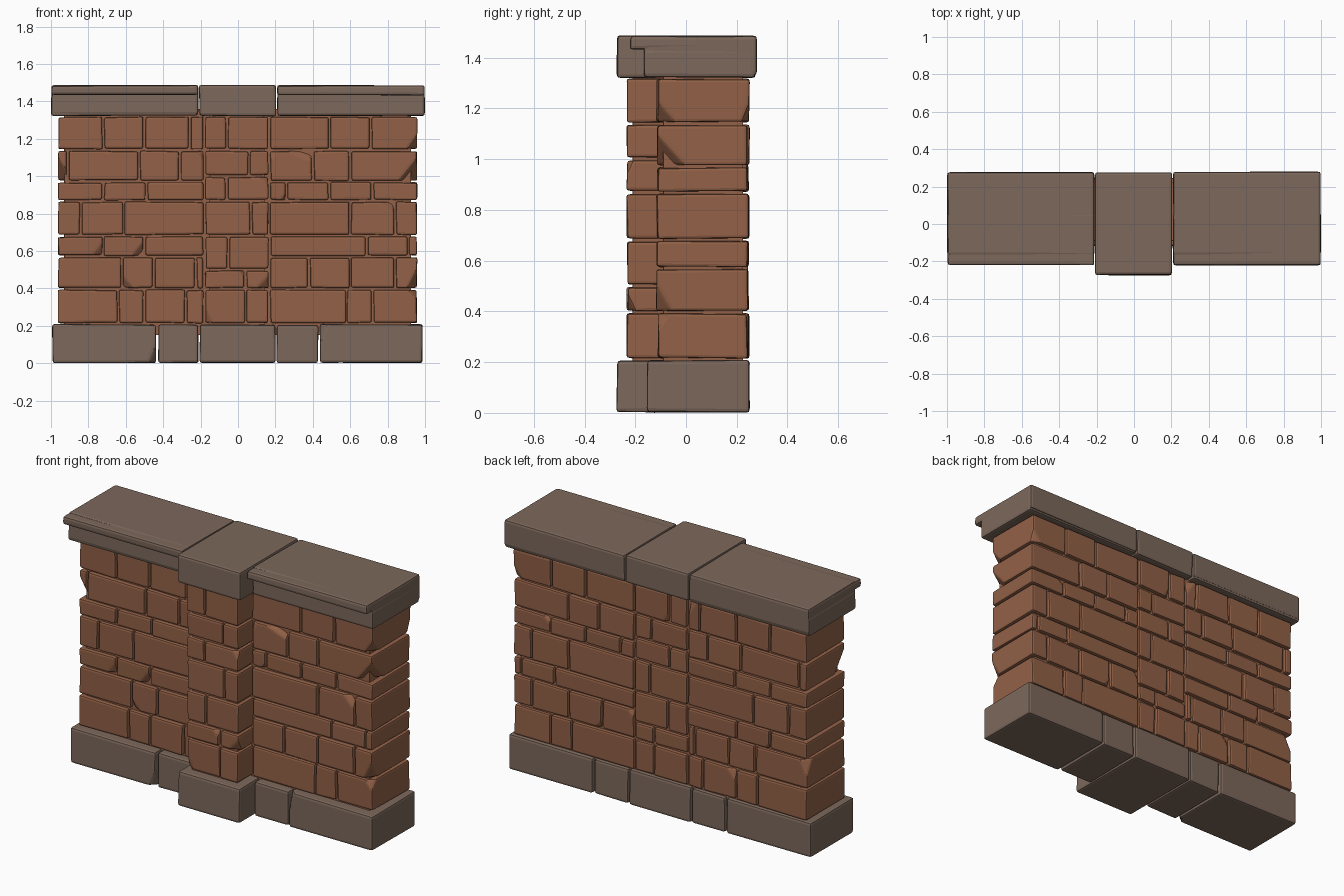
import bpy, bmesh, random
from mathutils import Vector

if "Cube" in bpy.data.objects:
    bpy.data.objects.remove(bpy.data.objects["Cube"])

random.seed(7)


def material(name, rgb):
    m = bpy.data.materials.new(name)
    m.diffuse_color = (*rgb, 1)
    m.use_nodes = True
    m.node_tree.nodes["Principled BSDF"].inputs["Base Color"].default_value = m.diffuse_color
    return m


BRICK = material("brick red", (0.288, 0.119, 0.063))
STONE = material("grey brown stone", (0.202, 0.138, 0.105))


def add_block(bm, x, y, z, bevel, jitter, cuts=()):
    """Hewn block: slightly uneven box, corners cut off by planes, then bevelled."""
    b = bmesh.new()
    bmesh.ops.create_cube(b, size=1)
    for v in b.verts:
        for i, (lo, hi) in enumerate((x, y, z)):
            # uneven only inwards, so neighbours never overlap
            s = 1 if v.co[i] < 0 else -1
            v.co[i] = (lo if s > 0 else hi) + s * random.uniform(0, jitter)
    for point, normal in cuts:
        r = bmesh.ops.bisect_plane(b, geom=b.verts[:] + b.edges[:] + b.faces[:],
                                   plane_co=point, plane_no=normal, clear_outer=True)
        rim = [e for e in r["geom_cut"] if isinstance(e, bmesh.types.BMEdge)]
        if rim:
            bmesh.ops.contextual_create(b, geom=rim)
    bmesh.ops.bevel(b, geom=b.edges[:], offset=bevel, segments=2, profile=0.6,
                    affect="EDGES", clamp_overlap=True)
    bmesh.ops.recalc_face_normals(b, faces=b.faces)
    tmp = bpy.data.meshes.new("tmp")
    b.to_mesh(tmp)
    b.free()
    bm.from_mesh(tmp)
    bpy.data.meshes.remove(tmp)


def finish(bm, name, mat):
    me = bpy.data.meshes.new(name)
    bm.to_mesh(me)
    bm.free()
    me.materials.append(mat)
    ob = bpy.data.objects.new(name, me)
    bpy.context.collection.objects.link(ob)
    return ob


def random_chip(x, y, z):
    """Plane that knocks off one random front or back corner of a block."""
    sx, sy, sz = (random.choice((-1, 1)) for _ in range(3))
    corner = Vector((x[sx > 0], y[sy > 0], z[sz > 0]))
    n = Vector((sx, sy * random.uniform(1.2, 2.5), sz * random.uniform(0.5, 1))).normalized()
    return corner - n * random.uniform(0.018, 0.032), n


def course(name, xs, z, y, chips=()):
    """One row of bricks between the joint positions xs."""
    bm = bmesh.new()
    for a, c in zip(xs, xs[1:]):
        bx, bz = (a + 0.003, c - 0.003), (z[0] + 0.003, z[1] - 0.003)
        dy = random.uniform(0, 0.008)
        by = (y[0] + dy, y[1] - random.uniform(0, 0.008))
        cuts = [random_chip(bx, by, bz)] if random.random() < 0.35 else []
        cuts += [(p, n) for p, n in chips if a <= p[0] <= c]
        add_block(bm, bx, by, bz, 0.011, 0.006, cuts)
    finish(bm, name, BRICK)


# wall courses: joints of the left wing, then of the right wing, bottom to top
ZS = [0.21, 0.397, 0.57, 0.682, 0.868, 0.972, 1.14, 1.322]
LEFT = [[-0.64, -0.50, -0.28], [-0.62, -0.45, -0.225], [-0.72, -0.50], [-0.84, -0.61],
        [-0.72, -0.49], [-0.91, -0.53, -0.31], [-0.72, -0.50, -0.26]]
RIGHT = [[0.58, 0.72], [0.38, 0.60, 0.84], [0.69, 0.91], [0.60, 0.84],
         [0.26, 0.49, 0.72], [0.40, 0.60], [0.49, 0.71]]
# large breaks at the ends of the wall: course -> (point, normal)
BREAKS = {0: [((0.93, -0.10, 0.38), (1, -1, 0.8))],
          1: [((0.925, -0.12, 0.45), (1, -0.8, -0.5)), ((-0.94, 0.25, 0.5), (-1, 0.8, 0.5))],
          2: [((-0.53, -0.10, 0.60), (0.6, -1, -0.5))],
          3: [((0.82, -0.115, 0.80), (0.5, -1, 0.5))],
          5: [((0.905, -0.11, 1.03), (1, -0.9, -0.8)), ((-0.925, -0.11, 1.04), (-1, -0.8, -0.6)),
              ((0.30, -0.11, 1.12), (0.3, -1, 0.8))],
          6: [((0.92, -0.10, 1.16), (1, -0.8, -0.7))]}
WALL_Y = (-0.12, 0.252)
for i, z in enumerate(zip(ZS, ZS[1:])):
    course(f"left_wall_course_{i + 1}", [-0.967] + LEFT[i] + [-0.18], z, WALL_Y,
           [(p, n) for p, n in BREAKS.get(i, []) if p[0] < 0])
    course(f"right_wall_course_{i + 1}", [0.168] + RIGHT[i] + [0.962], z, WALL_Y,
           [(p, n) for p, n in BREAKS.get(i, []) if p[0] > 0])

# central pier, projecting forward
PZ = [0.21, 0.397, 0.50, 0.682, 0.868, 1.0, 1.14, 1.322]
for i, (z, joint) in enumerate(zip(zip(PZ, PZ[1:]), (0.04, 0.04, -0.05, 0.07, -0.06, 0.06, -0.06))):
    course(f"pier_course_{i + 1}", [-0.18, joint, 0.168], z, (-0.238, 0.25))

# inner fill behind the joints
for name, x, y in (("wall_core", (-0.93, 0.925), (-0.09, 0.225)),
                   ("pier_core", (-0.155, 0.143), (-0.21, 0.2))):
    bm = bmesh.new()
    add_block(bm, x, y, (0.15, 1.36), 0.005, 0)
    finish(bm, name, BRICK)


def stone(name, x, y, z, cuts=()):
    bm = bmesh.new()
    add_block(bm, x, y, z, 0.014, 0.005, cuts)
    return bm if name is None else finish(bm, name, STONE)


# plinth stones
stone("plinth_left_end", (-0.995, -0.435), (-0.155, 0.252), (0, 0.21),
      [((-0.45, -0.14, 0.04), (1, -1, -0.4))])
stone("plinth_left_inner", (-0.428, -0.21), (-0.145, 0.25), (0, 0.208))
stone("plinth_centre", (-0.207, 0.202), (-0.275, 0.252), (0, 0.21))
stone("plinth_right_inner", (0.204, 0.432), (-0.145, 0.25), (0, 0.208))
stone("plinth_right_end", (0.438, 0.99), (-0.155, 0.252), (0, 0.21),
      [((0.45, -0.145, 0.15), (-1, -1, 0.3))])

# coping stones: stepped front edge with a thin lip above a recessed band
for side, (a, b) in (("left", (-1.0, -0.212)), ("right", (0.207, 1.0))):
    stone(f"coping_{side}_lower", (a, b), (-0.168, 0.277), (1.32, 1.436))
    stone(f"coping_{side}_lip", (a, b), (-0.222, 0.06), (1.432, 1.488))
    stone(f"coping_{side}_top", (a, b), (-0.17, 0.28), (1.33, 1.488))
stone("coping_centre", (-0.21, 0.206), (-0.275, 0.278), (1.32, 1.489))
